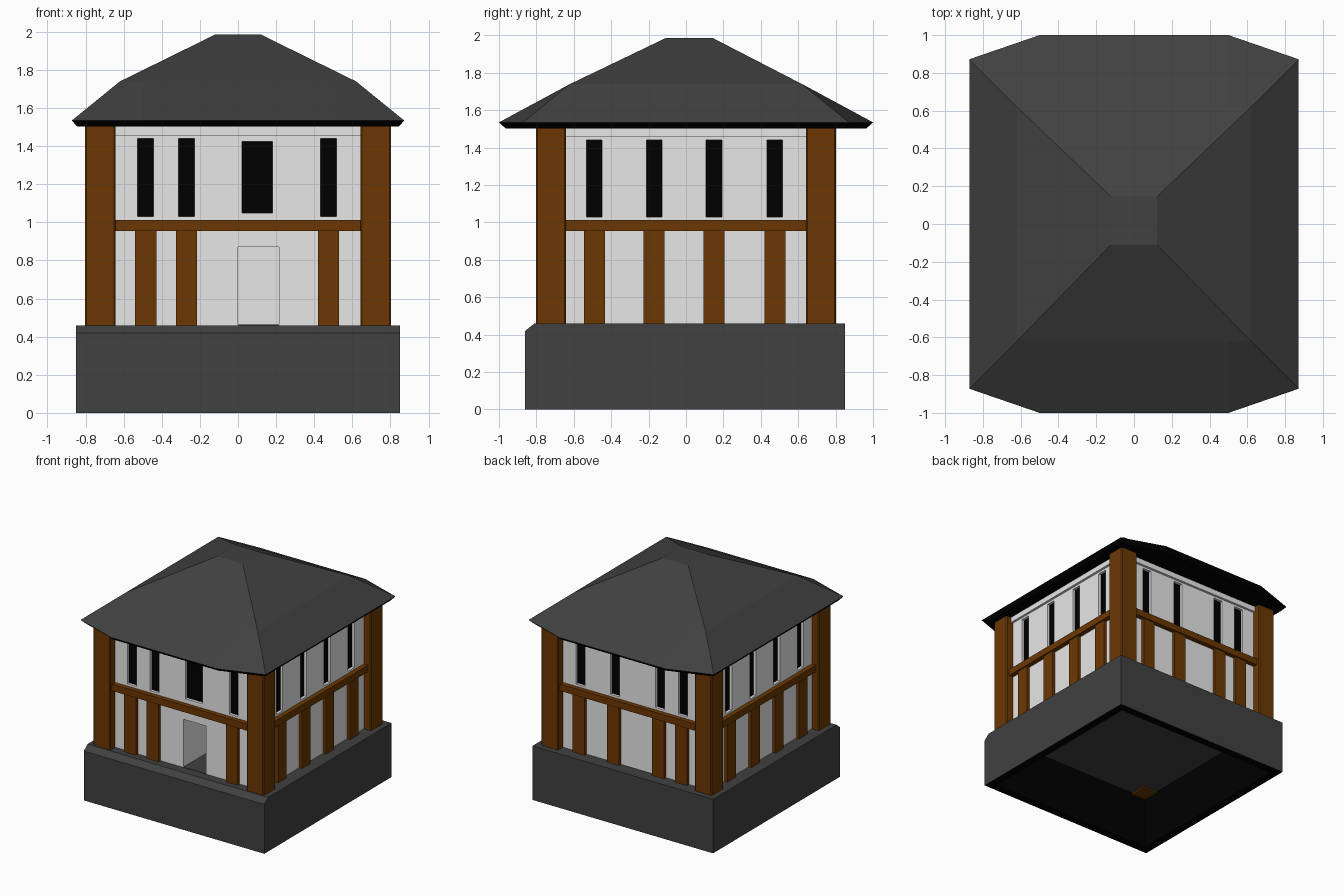
import bpy, bmesh

if "Cube" in bpy.data.objects:
    bpy.data.objects.remove(bpy.data.objects["Cube"])

def mat(name, col):
    m = bpy.data.materials.new(name)
    m.diffuse_color = (*col, 1)
    m.use_nodes = True
    m.node_tree.nodes["Principled BSDF"].inputs["Base Color"].default_value = m.diffuse_color
    return m

GREY = mat("dark grey stone", (0.052, 0.052, 0.052))
WHITE = mat("white plaster", (0.8, 0.8, 0.8))
BROWN = mat("brown timber", (0.15, 0.039, 0.001))
BLACK = mat("black", (0.0, 0.0, 0.0))

def finish(bm, name, *mats):
    bmesh.ops.recalc_face_normals(bm, faces=bm.faces)
    me = bpy.data.meshes.new(name)
    bm.to_mesh(me)
    bm.free()
    for m in mats:
        me.materials.append(m)
    ob = bpy.data.objects.new(name, me)
    bpy.context.collection.objects.link(ob)
    return ob

def add_box(bm, x, y, z):
    (x0, x1), (y0, y1), (z0, z1) = sorted(x), sorted(y), sorted(z)
    vs = bmesh.ops.create_cube(bm, size=1)["verts"]
    for v in vs:
        v.co.x = x1 if v.co.x > 0 else x0
        v.co.y = y1 if v.co.y > 0 else y0
        v.co.z = z1 if v.co.z > 0 else z0
    return vs

def side_box(bm, side, u, d, z):
    """Box on one side of the house: u runs along the wall, d outward."""
    s = -1 if side in ("front", "left") else 1
    d = (s * d[0], s * d[1])
    if side in ("front", "back"):
        add_box(bm, u, d, z)
    else:
        add_box(bm, d, u, z)

W = 0.735            # wall plane
WZ = (1.03, 1.44)    # narrow window height
SIDE_U = [-0.49, -0.17, 0.15, 0.475]
BAYS = {"front": [-0.485, -0.27, 0.475], "back": [-0.485, -0.27, 0.155, 0.48],
        "right": SIDE_U, "left": SIDE_U}

# stone base with a chamfered front edge, hollow underneath
bm = bmesh.new()
prof = [(-0.86, 0), (0.85, 0), (0.85, 0.46), (-0.81, 0.46), (-0.86, 0.42)]
f = bm.faces.new([bm.verts.new((-0.85, y, z)) for y, z in prof])
ext = bmesh.ops.extrude_face_region(bm, geom=[f])["geom"]
for v in ext:
    if isinstance(v, bmesh.types.BMVert):
        v.co.x = 0.85
bmesh.ops.recalc_face_normals(bm, faces=bm.faces)
bottom = [f for f in bm.faces if f.normal.z < -0.9][0]
rim = bmesh.ops.inset_region(bm, faces=[bottom], thickness=0.1)["faces"]
for f in rim:
    f.material_index = 1
geom = bmesh.ops.extrude_discrete_faces(bm, faces=[bottom])["faces"]
for v in geom[0].verts:
    v.co.z = 0.452
for e in geom[0].edges:
    for f in e.link_faces:
        if f is not geom[0]:
            f.material_index = 1
geom[0].material_index = 0
finish(bm, "stone_base", GREY, BLACK)

# plaster walls, with window and door recesses cut in
bm = bmesh.new()
add_box(bm, (-W, W), (-W, W), (0.455, 1.51))
walls = finish(bm, "plaster_walls", WHITE)

cut, panes = bmesh.new(), bmesh.new()
for side, us in BAYS.items():
    for u in us:
        span = (u - 0.042, u + 0.042)
        side_box(cut, side, span, (W - 0.03, W + 0.1), WZ)
        side_box(panes, side, span, (W - 0.031, W - 0.023), WZ)
big = (0.02, 0.18)
side_box(cut, "front", big, (W - 0.03, W + 0.1), (1.05, 1.425))
side_box(panes, "front", big, (W - 0.031, W - 0.023), (1.05, 1.425))
side_box(cut, "front", (0, 0.215), (W - 0.32, W + 0.1), (0.4, 0.87))
cutter = finish(cut, "recess_cutter", WHITE)
cutter.hide_render = True
finish(panes, "window_panes", BLACK)

mod = walls.modifiers.new("recesses", "BOOLEAN")
mod.operation = "DIFFERENCE"
mod.solver = "EXACT"
mod.object = cutter
bpy.context.view_layer.objects.active = walls
bpy.ops.object.modifier_apply(modifier=mod.name)
bpy.data.objects.remove(cutter)

# timber studs, mid beams and white cornice on every side
studs, beams, cornice = bmesh.new(), bmesh.new(), bmesh.new()
for side, us in BAYS.items():
    for u in us:
        side_box(studs, side, (u - 0.056, u + 0.056), (W - 0.01, 0.762), (0.455, 0.96))
    side_box(beams, side, (-0.66, 0.66), (W - 0.01, 0.775), (0.955, 1.012))
    side_box(cornice, side, (-0.66, 0.66), (W - 0.01, 0.755), (1.457, 1.505))
finish(studs, "timber_studs", BROWN)
finish(beams, "mid_beams", BROWN)
finish(cornice, "cornice", WHITE)

# corner posts
bm = bmesh.new()
for sx in (-1, 1):
    for sy in (-1, 1):
        add_box(bm, (sx * 0.642, sx * 0.803), (sy * 0.642, sy * 0.803), (0.44, 1.52))
posts = finish(bm, "corner_posts", BROWN)
bev = posts.modifiers.new("bevel", "BEVEL")
bev.width = 0.008
bev.segments = 1

# stone floor inside the doorway
bm = bmesh.new()
add_box(bm, (0.0, 0.215), (-W, -W + 0.32), (0.455, 0.463))
finish(bm, "door_floor", GREY)

# hipped roof: octagonal eave, broken slope on left and right, flat top
bm = bmesh.new()
def ring(pts, z):
    return [bm.verts.new((x, y, z)) for x, y in pts]

def octo(c, cx, cy):
    return [(-cx, -cy), (cx, -cy), (c, -c), (c, c), (cx, cy), (-cx, cy), (-c, c), (-c, -c)]

under = ring(octo(0.845, 0.49, 0.965), 1.503)
eave = ring(octo(0.872, 0.5, 1.0), 1.535)
mid = ring(octo(0.62, 0.5, 0.62), 1.74)
top = ring([(-0.122, -0.11), (0.122, -0.11), (0.122, 0.145), (-0.122, 0.145)], 1.985)
for i in range(8):
    j = (i + 1) % 8
    bm.faces.new((under[i], under[j], eave[j], eave[i])).material_index = 1
    bm.faces.new((eave[i], eave[j], mid[j], mid[i]))
bm.faces.new(under[::-1]).material_index = 1
bm.faces.new((mid[7], mid[0], mid[1], mid[2], top[1], top[0]))
bm.faces.new((mid[2], mid[3], top[2], top[1]))
bm.faces.new((mid[3], mid[4], mid[5], mid[6], top[3], top[2]))
bm.faces.new((mid[6], mid[7], top[0], top[3]))
bm.faces.new(top)
finish(bm, "hipped_roof", GREY, BLACK)
